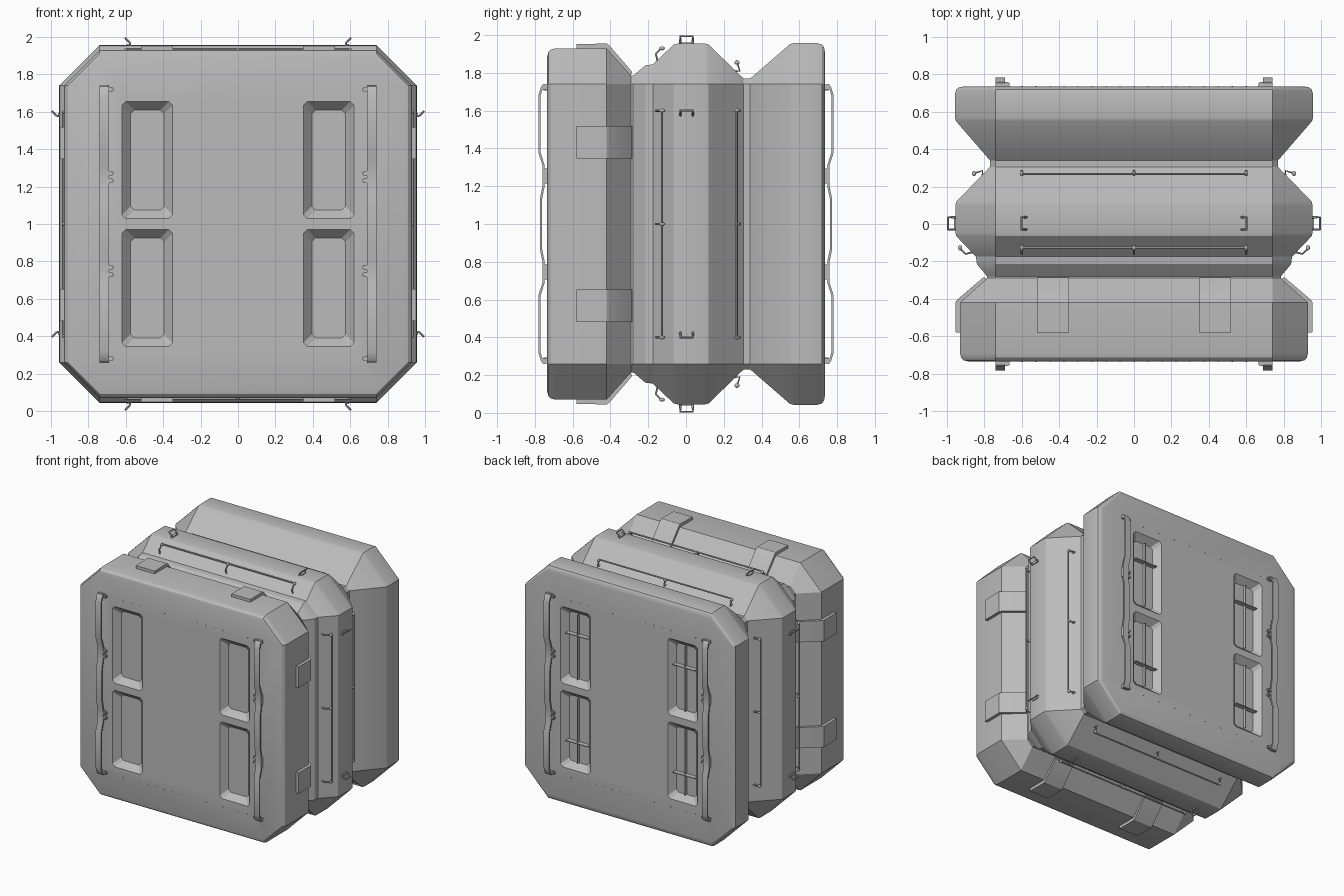
import bpy, bmesh, math
from mathutils import Matrix, Vector

if "Cube" in bpy.data.objects:
    bpy.data.objects.remove(bpy.data.objects["Cube"])

grey = bpy.data.materials.new("painted_grey")
grey.use_nodes = True
grey.diffuse_color = (0.5, 0.5, 0.5, 1)
grey.node_tree.nodes["Principled BSDF"].inputs["Base Color"].default_value = (0.5, 0.5, 0.5, 1)

CORNER = 0.74
LIFT = Matrix.Translation((0, 0, 1))
SIDES = {"top": 0, "left": 90, "bottom": 180, "right": 270}


def activate(obj):
    bpy.ops.object.select_all(action="DESELECT")
    obj.select_set(True)
    bpy.context.view_layer.objects.active = obj


def finish(bm, name, matrix=LIFT, smooth=True):
    bm.transform(matrix)
    bmesh.ops.recalc_face_normals(bm, faces=bm.faces)
    mesh = bpy.data.meshes.new(name)
    bm.to_mesh(mesh)
    bm.free()
    mesh.materials.append(grey)
    obj = bpy.data.objects.new(name, mesh)
    bpy.context.collection.objects.link(obj)
    activate(obj)
    if smooth:
        bpy.ops.object.shade_smooth_by_angle(angle=math.radians(28))
    return obj


def loft(bm, rings):
    loops = [[bm.verts.new(p) for p in ring] for ring in rings]
    n = len(loops[0])
    for a, b in zip(loops, loops[1:]):
        for i in range(n):
            bm.faces.new((a[i], a[(i + 1) % n], b[(i + 1) % n], b[i]))
    bm.faces.new(loops[0])
    bm.faces.new(loops[-1][::-1])


def prism(bm, profile, x0, x1):
    loft(bm, [[(x, y, z) for y, z in profile] for x in (x0, x1)])


def box(bm, centre, size):
    m = Matrix.Translation(centre) @ Matrix.Diagonal((*size, 1))
    bmesh.ops.create_cube(bm, size=1, matrix=m)


def tubes(name, paths, radius, matrix):
    curve = bpy.data.curves.new(name, "CURVE")
    curve.dimensions = "3D"
    curve.bevel_depth = radius
    curve.bevel_resolution = 1
    curve.use_fill_caps = True
    for path in paths:
        spline = curve.splines.new("POLY")
        spline.points.add(len(path) - 1)
        for point, co in zip(spline.points, path):
            point.co = (*co, 1)
    curve.materials.append(grey)
    obj = bpy.data.objects.new(name, curve)
    bpy.context.collection.objects.link(obj)
    obj.matrix_world = matrix
    activate(obj)
    bpy.ops.object.convert(target="MESH")
    bpy.ops.object.shade_smooth_by_angle(angle=math.radians(40))


def octagon(y, w):
    c = min(CORNER, w - 0.005)
    return [(w, y, -c), (w, y, c), (c, y, w), (-c, y, w),
            (-w, y, c), (-w, y, -c), (-c, y, -w), (c, y, -w)]


# Body: octagonal sections along the depth (y, half width)
sections = [(-0.735, 0.885), (-0.729, 0.91), (-0.715, 0.924), (-0.69, 0.93),
            (-0.42, 0.93), (-0.29, 0.785), (-0.28, 0.785), (-0.215, 0.84),
            (-0.175, 0.845), (-0.065, 0.95), (-0.045, 0.955), (0.1, 0.955),
            (0.12, 0.95), (0.305, 0.77), (0.34, 0.77), (0.55, 0.952),
            (0.57, 0.957), (0.695, 0.957), (0.72, 0.95), (0.731, 0.935), (0.735, 0.91)]
bm = bmesh.new()
loft(bm, [octagon(y, w) for y, w in sections])
body = finish(bm, "body", smooth=False)

# Sloped recesses, two columns of two on the front and back
bm = bmesh.new()
for end in (-1, 1):
    for sx in (-1, 1):
        for sz in (-1, 1):
            rings = []
            for y, grow in ((0.685, 0), (0.735, 0.045), (0.746, 0.055)):
                hx, hz, r = 0.09 + grow, 0.268 + grow, 0.02
                ring = [(hx, r - hz), (hx, hz - r), (hx - r, hz), (r - hx, hz),
                        (-hx, hz - r), (-hx, r - hz), (r - hx, -hz), (hx - r, -hz)]
                rings.append([(sx * 0.485 + x, end * y, sz * 0.342 + z) for x, z in ring])
            loft(bm, rings)
cutter = finish(bm, "recess_cutter", smooth=False)
cutter.hide_render = True
cut = body.modifiers.new("recesses", "BOOLEAN")
cut.operation = "DIFFERENCE"
cut.solver = "EXACT"
cut.object = cutter
activate(body)
bpy.ops.object.modifier_apply(modifier=cut.name)
bpy.data.objects.remove(cutter)
activate(body)
bpy.ops.object.shade_smooth_by_angle(angle=math.radians(28))

# Thin fins inside the rear recesses
bm = bmesh.new()
for sx in (-1, 1):
    for sz in (-1, 1):
        box(bm, (sx * 0.485, 0.695, sz * 0.342), (0.006, 0.03, 0.53))
        box(bm, (sx * 0.485, 0.7, sz * 0.44), (0.2, 0.045, 0.006))
finish(bm, "recess_fins")

# Wavy grab straps and their clips on the front and back
half = [(0.74, 0.755), (0.725, 0.768), (0.68, 0.782), (0.38, 0.782), (0.31, 0.76),
        (0.2, 0.76), (0.13, 0.774)]
wave = half + [(-z, d) for z, d in reversed(half)]
for end, side in ((-1, "front"), (1, "back")):
    strap, clips, rivets = bmesh.new(), bmesh.new(), bmesh.new()
    outline = [(end * d, z) for z, d in wave] + [(end * (d - 0.012), z) for z, d in reversed(wave)]
    for sx in (-1, 1):
        prism(strap, outline, sx * 0.69, sx * 0.74)
        for sz in (-1, 1):
            box(strap, (sx * 0.715, end * 0.745, sz * 0.725), (0.05, 0.03, 0.025))
            box(strap, (sx * 0.715, end * 0.742, sz * 0.255), (0.05, 0.03, 0.08))
            for z in (0.72, 0.272, 0.232):
                box(clips, (sx * 0.69, end * 0.745, sz * z), (0.05, 0.03, 0.024))
    for i in range(17):
        for sz in (-1, 1):
            box(rivets, (-0.6 + i * 0.075, end * 0.735, sz * 0.72), (0.006, 0.004, 0.006))
    bmesh.ops.bevel(clips, geom=clips.edges[:], offset=0.006, segments=2, affect="EDGES")
    finish(strap, side + "_straps")
    finish(clips, side + "_strap_clips")
    finish(rivets, side + "_rivets")

# Fittings repeated on the four long sides
for side, angle in SIDES.items():
    turn = LIFT @ Matrix.Rotation(math.radians(angle), 4, "Y")

    # Bent clasps over the front rim
    bm = bmesh.new()
    plate = [(-0.58, 0.93), (-0.58, 0.953), (-0.42, 0.955), (-0.405, 0.945), (-0.285, 0.805),
             (-0.295, 0.785), (-0.42, 0.925)]
    for sx in (-1, 1):
        prism(bm, plate, sx * 0.348, sx * 0.518)
    finish(bm, side + "_clasps", turn)

    # Rails on hooked posts, one on each slope of the middle section
    paths = []
    for foot, bend, tip in (((-0.15, 0.86), (-0.16, 0.9), (-0.127, 0.935)),
                            ((0.25, 0.81), (0.285, 0.81), (0.268, 0.862))):
        paths.append([(-0.6, *tip), (0.6, *tip)])
        for x in (-0.6, 0, 0.6):
            paths.append([(x, *foot), (x, *bend), (x, *tip)])
    tubes(side + "_rails", paths, 0.006, turn)

    # Knobs where the rails meet their posts
    bm = bmesh.new()
    for y, z in ((-0.127, 0.93), (0.27, 0.855)):
        for x in (-0.6, 0, 0.6):
            m = Matrix.Translation((x, y, z)) @ Matrix.Diagonal((0.011, 0.015, 0.011, 1))
            bmesh.ops.create_icosphere(bm, subdivisions=2, radius=1, matrix=m)
    finish(bm, side + "_rail_knobs", turn)

    # Small flared loop handles with base pads
    paths = [[(sx * 0.575, -0.03, 0.952), (sx * 0.58, -0.03, 0.972), (sx * 0.602, -0.03, 0.994),
              (sx * 0.602, 0.036, 0.994), (sx * 0.58, 0.036, 0.972), (sx * 0.575, 0.036, 0.952)]
             for sx in (-1, 1)]
    tubes(side + "_loop_handles", paths, 0.006, turn)
    bm = bmesh.new()
    for sx in (-1, 1):
        box(bm, (sx * 0.582, 0.003, 0.957), (0.022, 0.055, 0.01))
    finish(bm, side + "_handle_pads", turn)
